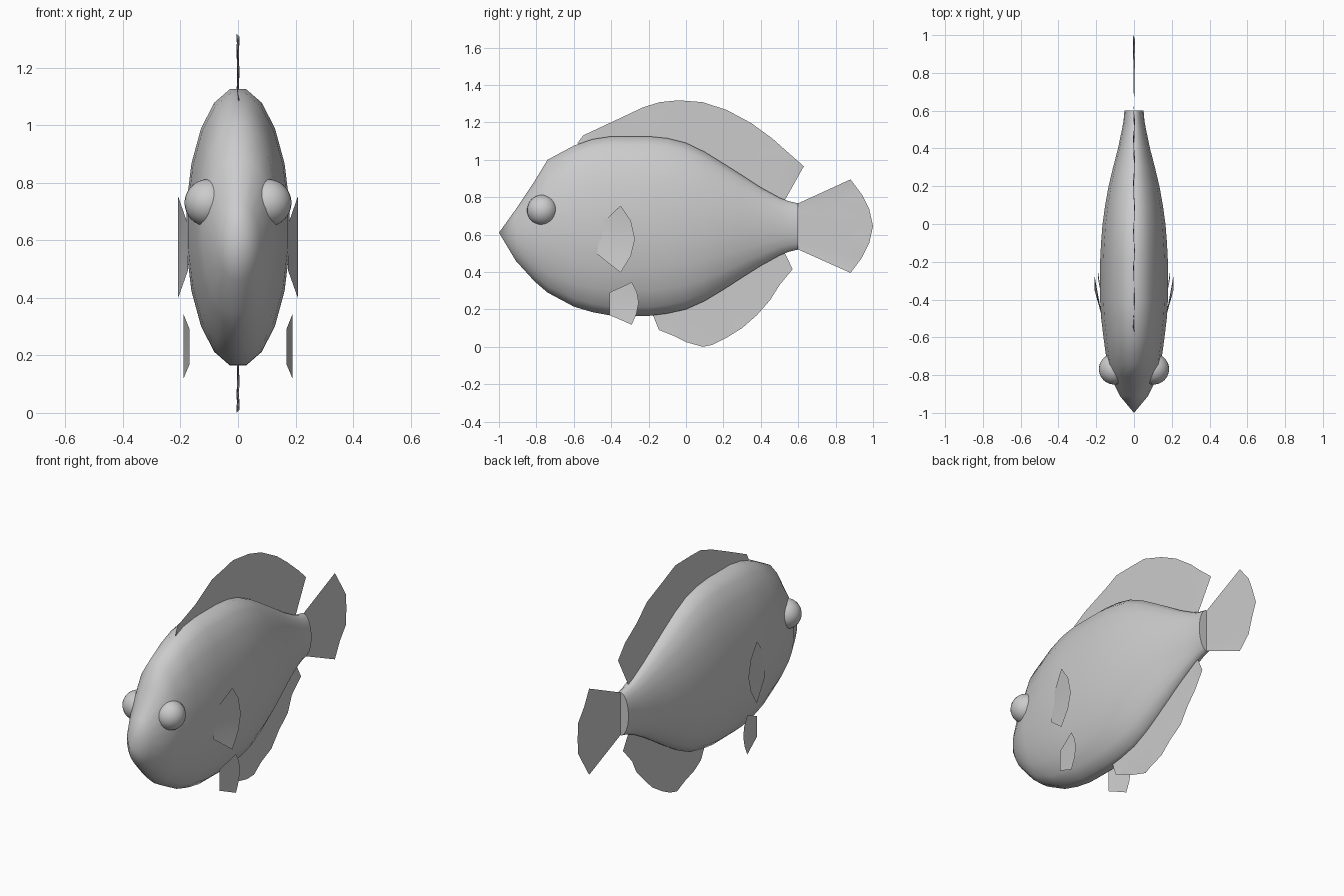
import bpy, bmesh, math

if "Cube" in bpy.data.objects:
    bpy.data.objects.remove(bpy.data.objects["Cube"])

# Body stations: y, top z, bottom z, half width
STATIONS = [
    (-0.91, 0.735, 0.46, 0.075), (-0.81, 0.885, 0.35, 0.125),
    (-0.74, 1.0, 0.29, 0.143), (-0.6, 1.075, 0.215, 0.162),
    (-0.5, 1.11, 0.185, 0.174), (-0.4, 1.125, 0.167, 0.18),
    (-0.2, 1.125, 0.165, 0.18), (-0.1, 1.115, 0.178, 0.175),
    (0.0, 1.09, 0.2, 0.167), (0.1, 1.042, 0.245, 0.153),
    (0.2, 0.98, 0.305, 0.135), (0.3, 0.917, 0.37, 0.111),
    (0.4, 0.852, 0.433, 0.085), (0.5, 0.797, 0.488, 0.064),
    (0.55, 0.778, 0.508, 0.055), (0.6, 0.767, 0.52, 0.051)]
SIDES = 20


def make(name, verts, faces):
    mesh = bpy.data.meshes.new(name)
    mesh.from_pydata(verts, [], faces)
    mesh.update()
    obj = bpy.data.objects.new(name, mesh)
    bpy.context.collection.objects.link(obj)
    return obj


def smooth(obj, angle=60):
    bpy.ops.object.select_all(action='DESELECT')
    obj.select_set(True)
    bpy.context.view_layer.objects.active = obj
    bpy.ops.object.shade_smooth_by_angle(angle=math.radians(angle))


def profile(y, column):
    for a, b in zip(STATIONS, STATIONS[1:]):
        if a[0] <= y <= b[0]:
            t = (y - a[0]) / (b[0] - a[0])
            return a[column] + t * (b[column] - a[column])


def fin(name, base, rim, rows=3):
    """Thin sheet stretched between matching base and rim points."""
    n = len(rim)
    verts = []
    for r in range(rows + 1):
        t = r / rows
        verts += [tuple(p + t * (q - p) for p, q in zip(a, b))
                  for a, b in zip(base, rim)]
    faces = [(r * n + i, r * n + i + 1, (r + 1) * n + i + 1, (r + 1) * n + i)
             for r in range(rows) for i in range(n - 1)]
    smooth(make(name, verts, faces))


def ripple(points):
    return [(0.005 * (-1) ** i, y, z) for i, (y, z) in enumerate(points)]


def spread(a, b, n):
    return [tuple(p + i / (n - 1) * (q - p) for p, q in zip(a, b)) for i in range(n)]


# Body: lofted ellipses from the nose point to the flat tail root
verts = [(0, -1, 0.61)]
for y, top, bottom, width in STATIONS:
    mid, half = (top + bottom) / 2, (top - bottom) / 2 / math.cos(math.pi / SIDES)
    for i in range(SIDES):
        a = 2 * math.pi * (i + 0.5) / SIDES
        verts.append((width * 1.01 * math.sin(a), y, mid + half * math.cos(a)))
faces = [(0, 1 + i, 1 + (i + 1) % SIDES) for i in range(SIDES)]
for s in range(len(STATIONS) - 1):
    p, q = 1 + s * SIDES, 1 + (s + 1) * SIDES
    faces += [(p + i, q + i, q + (i + 1) % SIDES, p + (i + 1) % SIDES)
              for i in range(SIDES)]
faces.append(tuple(range(len(verts) - SIDES, len(verts))))
body = make("body", verts, faces)
bm = bmesh.new()
bm.from_mesh(body.data)
bmesh.ops.recalc_face_normals(bm, faces=bm.faces)
bm.to_mesh(body.data)
bm.free()
smooth(body)

# Dorsal fin
rim = [(-0.58, 1.09), (-0.55, 1.13), (-0.4, 1.2), (-0.23, 1.28), (-0.14, 1.308),
       (-0.04, 1.318), (0.09, 1.308), (0.22, 1.265), (0.35, 1.195),
       (0.46, 1.115), (0.55, 1.035), (0.63, 0.965)]
base = [(0, y, profile(y, 1) - 0.01) for (y,) in spread((-0.57,), (0.525,), len(rim))]
fin("dorsal_fin", base, ripple(rim))

# Anal fin
rim = [(-0.145, 0.09), (-0.07, 0.06), (0.0, 0.025), (0.09, 0.0), (0.14, 0.01),
       (0.22, 0.05), (0.3, 0.1), (0.38, 0.17), (0.45, 0.25), (0.5, 0.33), (0.57, 0.415)]
base = [(0, y, profile(y, 2) + 0.01) for (y,) in spread((-0.18,), (0.525,), len(rim))]
fin("anal_fin", base, ripple(rim))

# Tail fin
rim = [(0.88, 0.895), (0.94, 0.815), (0.98, 0.735), (1.0, 0.645),
       (0.98, 0.555), (0.94, 0.475), (0.88, 0.395)]
fin("tail_fin", spread((0, 0.6, 0.767), (0, 0.6, 0.52), len(rim)), ripple(rim))

# Paired fins and eyes
pectoral = [(-0.35, 0.755), (-0.295, 0.675), (-0.273, 0.575), (-0.295, 0.485), (-0.35, 0.397)]
pelvic = [(-0.29, 0.345), (-0.262, 0.29), (-0.253, 0.235), (-0.265, 0.175), (-0.29, 0.118)]
for side, s in (("right", 1), ("left", -1)):
    fin(side + "_pectoral_fin",
        spread((s * 0.174, -0.455, 0.655), (s * 0.174, -0.475, 0.495), 5),
        [(s * 0.209, y, z) for y, z in pectoral])
    fin(side + "_pelvic_fin",
        spread((s * 0.168, -0.41, 0.29), (s * 0.168, -0.41, 0.17), 5),
        [(s * 0.19, y, z) for y, z in pelvic])
    bpy.ops.mesh.primitive_uv_sphere_add(segments=24, ring_count=16, radius=0.082,
                                         location=(s * 0.104, -0.768, 0.73))
    eye = bpy.context.object
    eye.name = side + "_eye"
    smooth(eye)
